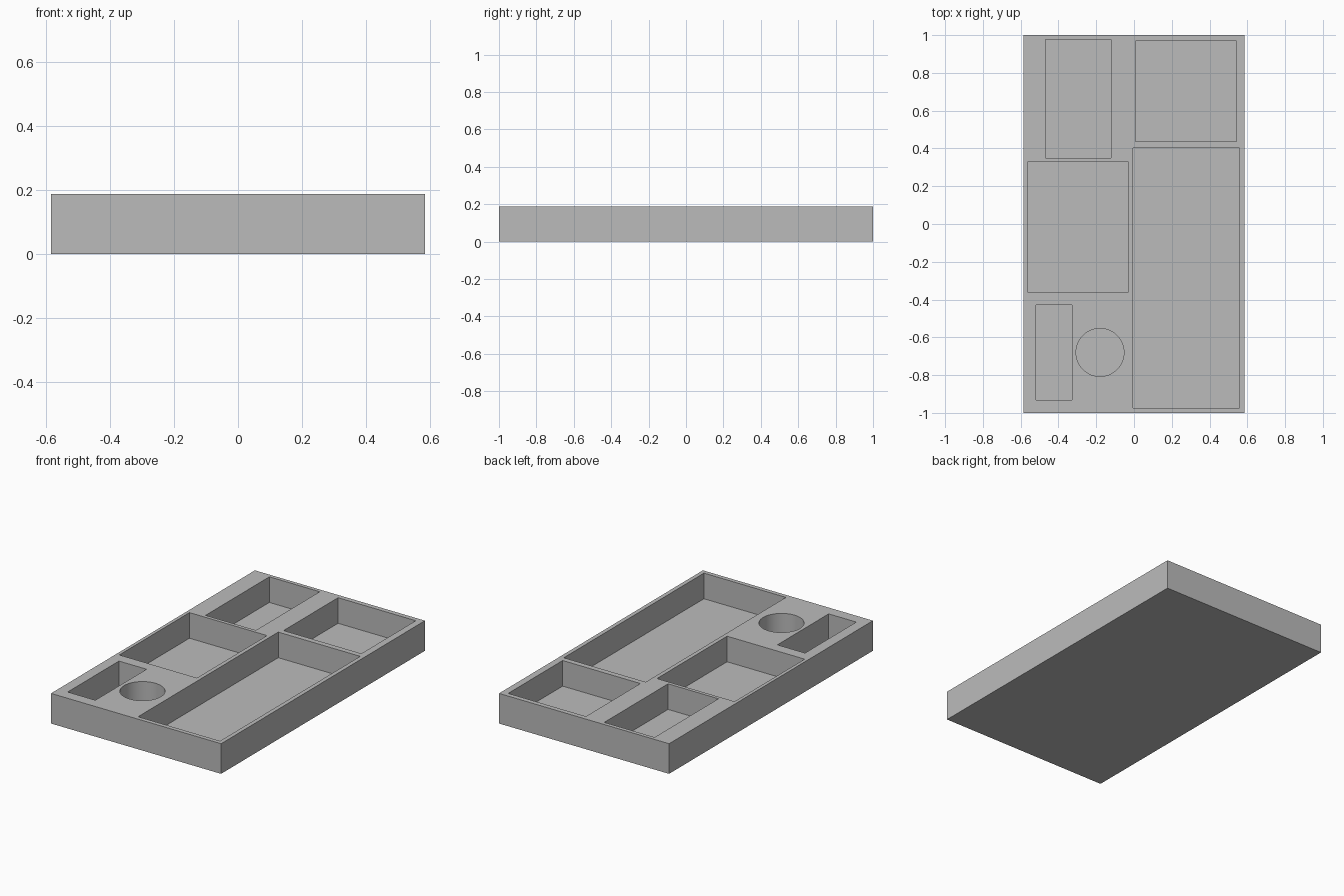
import bpy
import math

cube = bpy.data.objects.get("Cube")
if cube:
    bpy.data.objects.remove(cube, do_unlink=True)

HEIGHT = 0.187
FLOOR = 0.028
CUT_TOP = 0.3

grey = bpy.data.materials.new("plain grey")
grey.use_nodes = True
colour = (0.5, 0.5, 0.5, 1)
grey.diffuse_color = colour
grey.node_tree.nodes["Principled BSDF"].inputs["Base Color"].default_value = colour


def box(name, x0, x1, y0, y1, z0, z1):
    bpy.ops.mesh.primitive_cube_add(
        size=1, location=((x0 + x1) / 2, (y0 + y1) / 2, (z0 + z1) / 2))
    ob = bpy.context.object
    ob.name = name
    ob.scale = (x1 - x0, y1 - y0, z1 - z0)
    bpy.ops.object.transform_apply(location=True, rotation=False, scale=True)
    ob.data.materials.append(grey)
    return ob


# Solid tray block
tray = box("tray", -0.584, 0.584, -1, 1, 0, HEIGHT)

# Rectangular compartments: x and y limits
compartments = {
    "back_right_pocket": (-0.468, -0.122, 0.35, 0.976),
    "back_left_pocket": (0.008, 0.542, 0.436, 0.97),
    "middle_pocket": (-0.563, -0.03, -0.36, 0.328),
    "long_pocket": (-0.005, 0.558, -0.973, 0.402),
    "narrow_pocket": (-0.518, -0.328, -0.931, -0.428),
}
cutters = [box(name + "_cutter", *limits, FLOOR, CUT_TOP)
           for name, limits in compartments.items()]

# Round cup hole
bpy.ops.mesh.primitive_cylinder_add(
    vertices=64, radius=0.127, depth=CUT_TOP - FLOOR,
    location=(-0.18, -0.68, (FLOOR + CUT_TOP) / 2))
hole = bpy.context.object
hole.name = "cup_hole_cutter"
hole.data.materials.append(grey)
cutters.append(hole)

# Hollow out the tray, then drop the cutters
bpy.ops.object.select_all(action='DESELECT')
tray.select_set(True)
bpy.context.view_layer.objects.active = tray
for cutter in cutters:
    cutter.hide_render = True
    mod = tray.modifiers.new(cutter.name, 'BOOLEAN')
    mod.operation = 'DIFFERENCE'
    mod.solver = 'EXACT'
    mod.object = cutter
    bpy.ops.object.modifier_apply(modifier=mod.name)
for cutter in cutters:
    bpy.data.objects.remove(cutter, do_unlink=True)

# Smooth the round wall, keep the edges crisp
bpy.ops.object.shade_smooth_by_angle(angle=math.radians(30))
